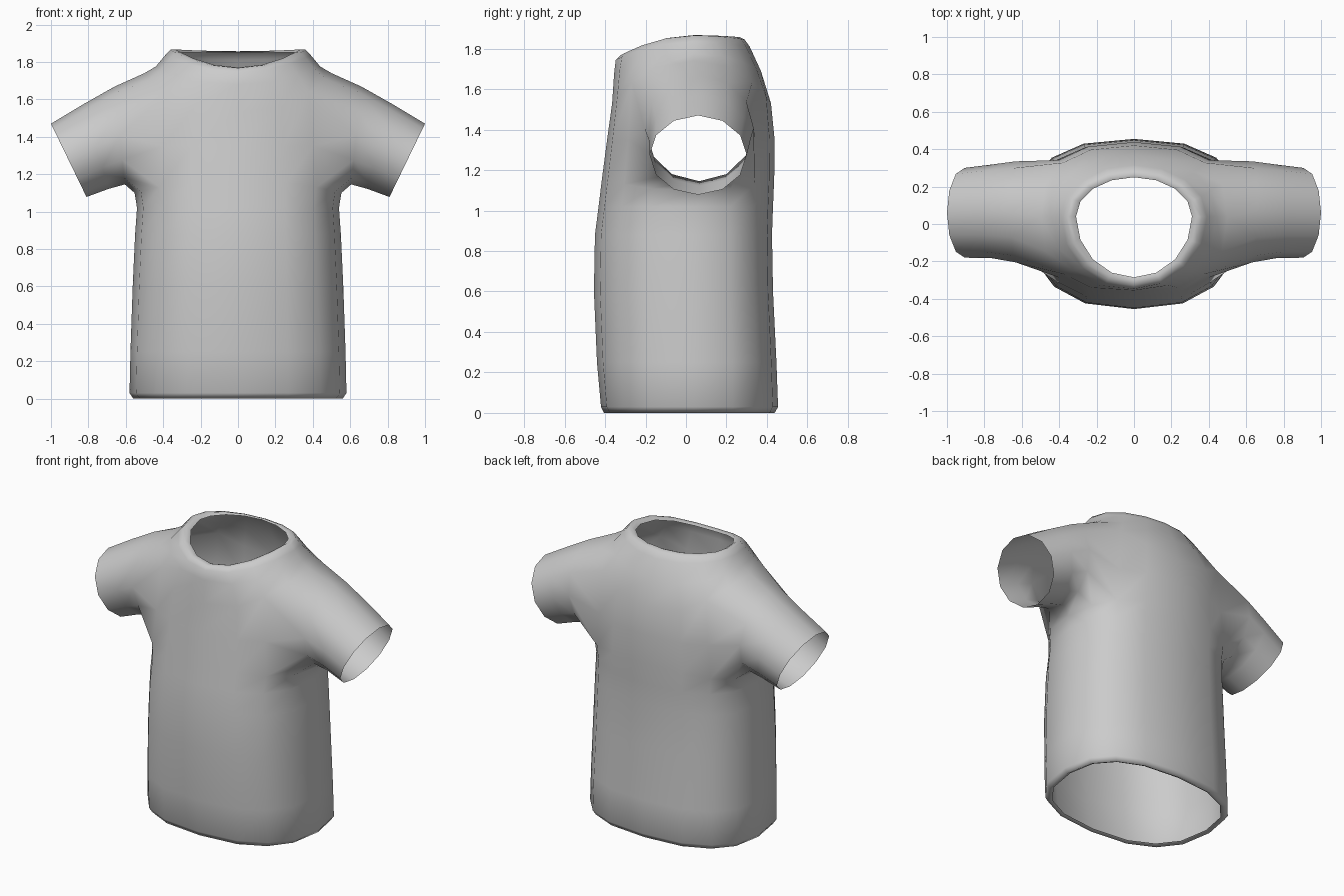
import bpy, bmesh, math

if "Cube" in bpy.data.objects:
    bpy.data.objects.remove(bpy.data.objects["Cube"])

N = 16  # sides around the torso

fabric = bpy.data.materials.new("grey_fabric")
fabric.diffuse_color = (0.6, 0.6, 0.6, 1)
fabric.use_nodes = True
fabric.node_tree.nodes["Principled BSDF"].inputs["Base Color"].default_value = fabric.diffuse_color

bm = bmesh.new()


def spow(v, p):
    return math.copysign(abs(v) ** p, v)


def torso_ring(rx, y_front, y_back, z_side, z_front, z_back, p=0.8, yc=0.04):
    """Horizontal loop, with separate depth and height at front, back and sides."""
    ring = []
    for i in range(N):
        a = 2 * math.pi * i / N
        c, s = math.cos(a), math.sin(a)
        y_end, z_end = (y_front, z_front) if s < 0 else (y_back, z_back)
        ring.append(bm.verts.new((rx * spow(c, p),
                                  yc + (y_end - yc) * abs(s) ** p,
                                  z_side + (z_end - z_side) * s * s)))
    return ring


def sleeve_ring(side, top, bottom, y_front, y_back):
    """Twelve-sided tilted loop, starting at the top and going to the front."""
    ring = []
    for k in range(12):
        a = math.pi * k / 6
        t = (1 - math.cos(a)) / 2
        ring.append(bm.verts.new((side * (top[0] + (bottom[0] - top[0]) * t),
                                  (y_front + y_back) / 2 - (y_back - y_front) / 2 * math.sin(a),
                                  top[1] + (bottom[1] - top[1]) * t)))
    return ring


def bridge(lower, upper, skip=()):
    n = len(lower)
    for i in range(n):
        if i not in skip:
            j = (i + 1) % n
            bm.faces.new((lower[i], lower[j], upper[j], upper[i]))


# torso: turned hem, body, shoulders and rolled collar
rings = [torso_ring(*r) for r in (
    (0.535, -0.385, 0.415, 0.012, 0.012, 0.012),
    (0.560, -0.405, 0.438, 0.0, 0.0, 0.0),
    (0.580, -0.420, 0.455, 0.03, 0.03, 0.03),
    (0.575, -0.440, 0.447, 0.25, 0.25, 0.25),
    (0.563, -0.455, 0.430, 0.60, 0.60, 0.60),
    (0.550, -0.450, 0.425, 0.88, 0.88, 0.88),
    (0.540, -0.432, 0.430, 1.02, 1.02, 1.02),
    (0.553, -0.415, 0.436, 1.10, 1.16, 1.16),   # armhole bottom
    (0.530, -0.390, 0.438, 1.35, 1.35, 1.35),   # armhole middle
    (0.500, -0.365, 0.420, 1.74, 1.53, 1.53),   # armhole top
    (0.440, -0.355, 0.370, 1.775, 1.68, 1.69, 0.9),
    (0.390, -0.347, 0.315, 1.835, 1.745, 1.81, 1.0),
    (0.362, -0.325, 0.290, 1.865, 1.767, 1.845, 1.0),
    (0.335, -0.300, 0.265, 1.867, 1.770, 1.857, 1.0),
    (0.310, -0.285, 0.250, 1.850, 1.765, 1.853, 1.0),
)]
A, B, C = 7, 8, 9
holes = (14, 15, 0, 1, 6, 7, 8, 9)  # columns left open for the arms
for r in range(len(rings) - 1):
    bridge(rings[r], rings[r + 1], holes if r in (A, B) else ())

# sleeves, joined to the armholes
for side, mid in ((1, 0), (-1, 8)):
    def pick(r, o):
        return rings[r][(mid + side * o) % N]
    loop = [pick(r, o) for r, o in (
        (C, 0), (C, -1), (C, -2), (B, -2), (A, -2), (A, -1),
        (A, 0), (A, 1), (A, 2), (B, 2), (C, 2), (C, 1))]
    for args in (((0.66, 1.668), (0.605, 1.145), -0.205, 0.335),
                 ((0.83, 1.572), (0.69, 1.122), -0.183, 0.318),
                 ((1.0, 1.47), (0.81, 1.078), -0.18, 0.30)):
        nxt = sleeve_ring(side, *args)
        bridge(loop, nxt)
        loop = nxt

# drop unused points inside the armholes and face everything outward
bmesh.ops.delete(bm, geom=[v for v in bm.verts if not v.link_faces], context='VERTS')
bmesh.ops.recalc_face_normals(bm, faces=bm.faces[:])
bm.faces.ensure_lookup_table()
if sum(f.normal.y * f.calc_center_median().y * f.calc_area() for f in bm.faces) < 0:
    bmesh.ops.reverse_faces(bm, faces=bm.faces[:])
for f in bm.faces:
    f.smooth = True

mesh = bpy.data.meshes.new("shirt")
bm.to_mesh(mesh)
bm.free()
mesh.materials.append(fabric)
shirt = bpy.data.objects.new("shirt", mesh)
bpy.context.collection.objects.link(shirt)
